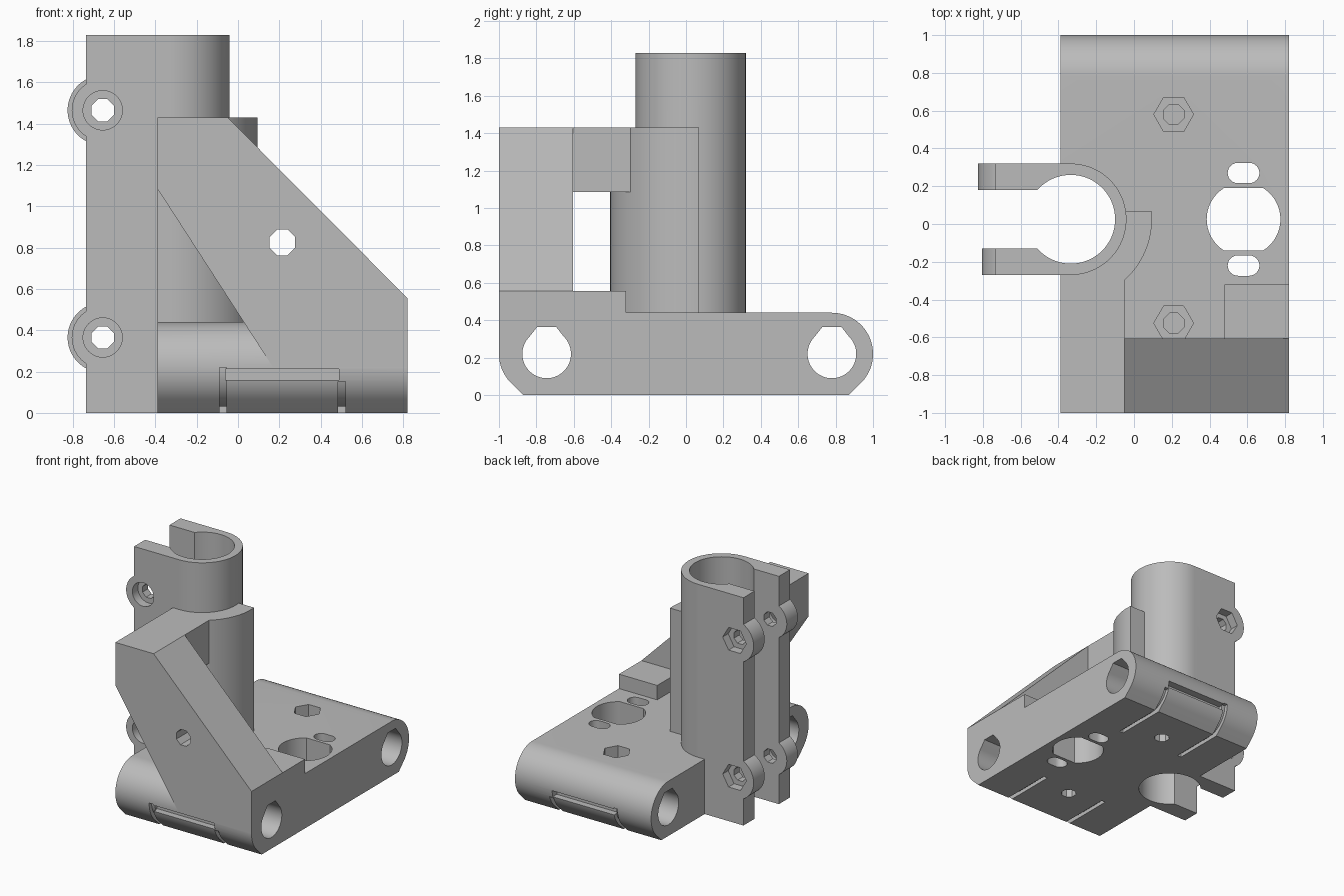
import bpy, bmesh
from math import pi, cos, sin, sqrt

old = bpy.data.objects.get("Cube")
if old:
    bpy.data.objects.remove(old, do_unlink=True)

grey = bpy.data.materials.new("plain grey")
grey.use_nodes = True
grey.diffuse_color = (0.5, 0.5, 0.5, 1)
grey.node_tree.nodes["Principled BSDF"].inputs["Base Color"].default_value = (0.5, 0.5, 0.5, 1)


def arc(cx, cy, r, a0, a1, n=32):
    """Points along an arc, angles in degrees."""
    steps = [(a0 + (a1 - a0) * i / n) * pi / 180 for i in range(n + 1)]
    return [(cx + r * cos(t), cy + r * sin(t)) for t in steps]


def ring(cx, cy, r, n=64, start=0):
    return arc(cx, cy, r, start, start + 360, n)[:-1]


def rect(a0, b0, a1, b1):
    return [(a0, b0), (a1, b0), (a1, b1), (a0, b1)]


def prism(name, pts, axis, lo, hi):
    """Extrude a flat outline along one axis."""
    place = {"X": lambda a, b, d: (d, a, b),
             "Y": lambda a, b, d: (a, d, b),
             "Z": lambda a, b, d: (a, b, d)}[axis]
    bm = bmesh.new()
    ends = [[bm.verts.new(place(a, b, d)) for a, b in pts] for d in (lo, hi)]
    bm.faces.new(ends[0])
    bm.faces.new(ends[1])
    for i in range(len(pts)):
        j = (i + 1) % len(pts)
        bm.faces.new((ends[0][i], ends[0][j], ends[1][j], ends[1][i]))
    bmesh.ops.recalc_face_normals(bm, faces=bm.faces)
    mesh = bpy.data.meshes.new(name)
    bm.to_mesh(mesh)
    bm.free()
    mesh.materials.append(grey)
    ob = bpy.data.objects.new(name, mesh)
    bpy.context.collection.objects.link(ob)
    return ob


def combine(target, other, operation):
    mod = target.modifiers.new("combine", "BOOLEAN")
    mod.operation = operation
    mod.solver = "EXACT"
    mod.object = other
    bpy.context.view_layer.update()
    deps = bpy.context.evaluated_depsgraph_get()
    mesh = bpy.data.meshes.new_from_object(target.evaluated_get(deps))
    target.modifiers.clear()
    target.data = mesh
    bpy.data.objects.remove(other, do_unlink=True)


# Base slab with rounded upper ends and chamfered lower ends
end = [(0.87, 0)] + arc(0.78, 0.22, 0.22, -45, 90, 28)
outline = end + [(-y, z) for y, z in reversed(end)]
bracket = prism("clamp_bracket", outline, "X", -0.39, 0.82)


def add(name, pts, axis, lo, hi):
    combine(bracket, prism(name, pts, axis, lo, hi), "UNION")


def cut(pts, axis, lo, hi):
    combine(bracket, prism("cutter", pts, axis, lo, hi), "DIFFERENCE")


# Slanted front wall, bridge to the tube and raised step
add("front_wall", [(-0.39, 1.43), (-0.05, 1.43), (0.82, 0.556), (0.82, 0.22),
                   (0.17, 0.22), (-0.39, 1.085)], "Y", -1, -0.605)
add("bridge", rect(-0.39, -0.7, -0.05, -0.1), "Z", 1.085, 1.43)
add("step", rect(0.48, -0.7, 0.82, -0.32), "Z", 0.3, 0.556)

# Clamp tube with two flat arms, and its thicker lower support
CX, CY = -0.335, 0.025
add("support", [(-0.39, 0.07), (-0.39, CY - 0.43)]
    + arc(CX, CY, 0.43, -90, 6, 32), "Z", 0.2, 1.43)
add("tube", [(-0.735, 0.32), (-0.735, -0.27)]
    + arc(CX, CY, 0.295, -90, 90, 48), "Z", 0, 1.83)

# Bolt ears on both arms
EAR_X = -0.655
for z in (0.365, 1.465):
    add("rear_ear", ring(EAR_X, z, 0.17), "Y", 0.18, 0.32)
    add("front_ear", ring(EAR_X, z, 0.15), "Y", -0.27, -0.13)

# Bore and clamp gap
cut(ring(CX, CY, 0.235, 72), "Z", -0.1, 2)
cut(rect(-0.95, -0.13, CX, 0.18), "Z", -0.1, 2)

# Clamp bolt holes, round recess in front, nut recess behind
for z in (0.365, 1.465):
    cut(ring(EAR_X, z, 0.058, 8, 22.5), "Y", -0.5, 0.5)
    cut(ring(EAR_X, z, 0.095, 48), "Y", -0.5, -0.2)
    cut(ring(EAR_X, z, 0.105, 6), "Y", 0.25, 0.5)

# Rod holes with flattened peak
for y in (-0.745, 0.78):
    cut(arc(y, 0.22, 0.13, 135, 405, 48)
        + [(y + 0.05, 0.365), (y - 0.05, 0.365)], "X", -1, 1)

# Hole through the slanted wall
cut(ring(0.215, 0.825, 0.067, 8, 22.5), "Y", -1.1, -0.5)

# Large flattened opening and two short slots
a = 57.5
cut(arc(0.58, CY, 0.195, -a, a, 24) + arc(0.58, CY, 0.195, 180 - a, 180 + a, 24),
    "Z", -0.1, 0.7)
for y in (0.27, -0.22):
    cut(arc(0.61, y, 0.054, -90, 90, 12) + arc(0.55, y, 0.054, 90, 270, 12),
        "Z", -0.1, 0.7)

# Nut pockets on top, screw holes below
for y in (0.58, -0.525):
    cut(ring(0.21, y, 0.105, 6), "Z", 0.3, 0.46)
    cut(ring(0.21, y, 0.058, 8, 22.5), "Z", 0.2, 0.35)
    cut(ring(0.21, y, 0.058, 8, 22.5), "Z", -0.1, 0.18)

# Tie grooves around both ends and the thin slot joining them
for s in (-1, 1):
    for lo, hi, top in ((-0.09, -0.055, 0.22), (0.485, 0.52, 0.15)):
        inner = arc(0.78, 0.22, 0.19, -90, 0 if top > 0.2 else -21, 20)
        path = [(0.45, -0.1), (0.45, 0.03)] + inner + [(1.1, top), (1.1, -0.1)]
        cut([(s * y, z) for y, z in path], "X", lo, hi)
    cut(rect(s * 0.94, 0.16, s * 1.1, 0.212), "X", -0.06, 0.49)

# Smooth curved walls, crisp edges
bpy.ops.object.select_all(action="DESELECT")
bracket.select_set(True)
bpy.context.view_layer.objects.active = bracket
bpy.ops.object.shade_smooth_by_angle(angle=pi / 7)
